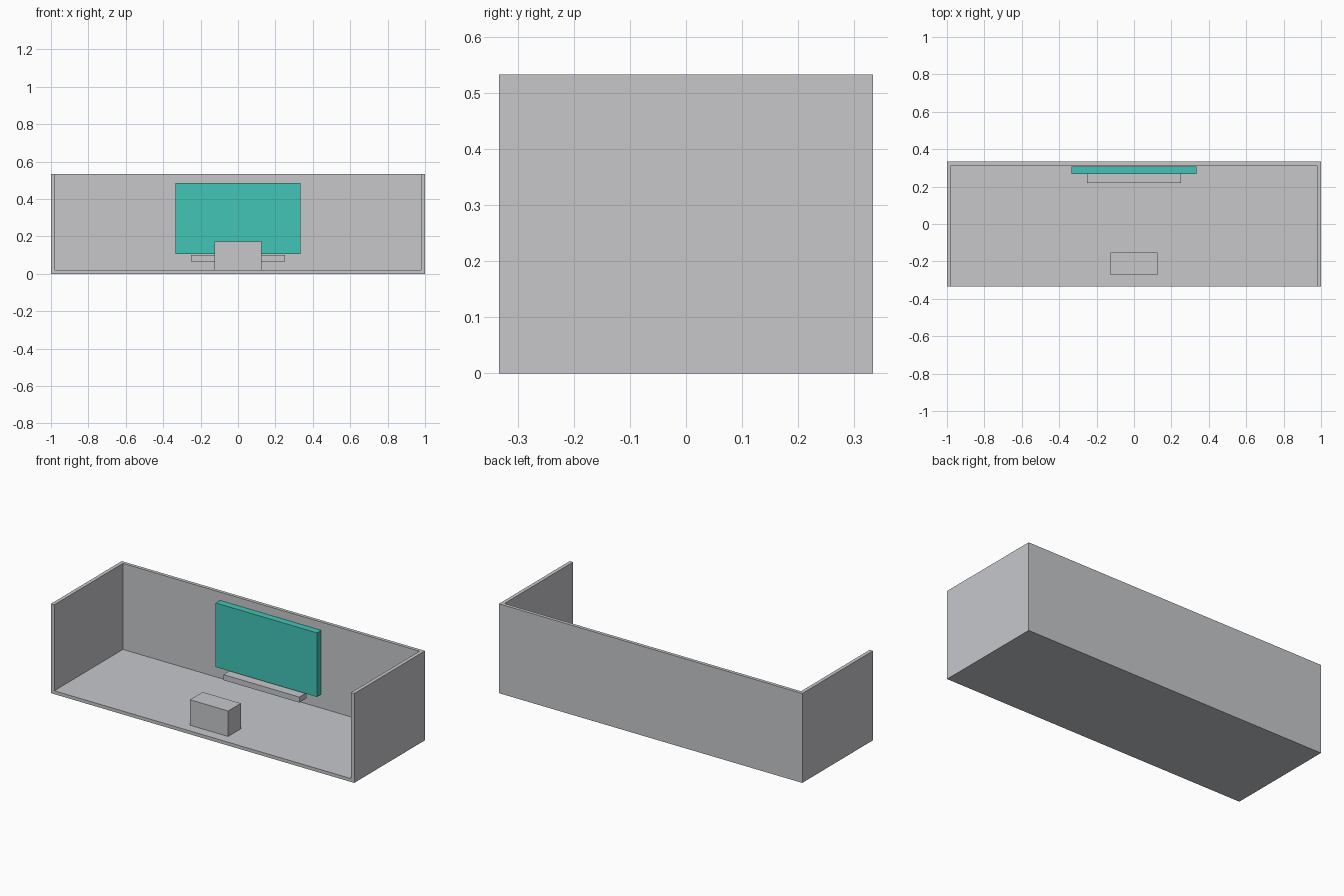
import bpy
import bmesh
from mathutils import Vector

cube = bpy.data.objects.get("Cube")
if cube:
    bpy.data.objects.remove(cube, do_unlink=True)


def material(name, rgb):
    mat = bpy.data.materials.new(name)
    mat.use_nodes = True
    color = (*rgb, 1)
    mat.diffuse_color = color
    mat.node_tree.nodes["Principled BSDF"].inputs["Base Color"].default_value = color
    return mat


def box(name, low, high, mat):
    """Axis-aligned box between two opposite corners."""
    low, high = Vector(low), Vector(high)
    bm = bmesh.new()
    bmesh.ops.create_cube(bm, size=1)
    bmesh.ops.scale(bm, vec=high - low, verts=bm.verts)
    mesh = bpy.data.meshes.new(name)
    bm.to_mesh(mesh)
    bm.free()
    mesh.materials.append(mat)
    obj = bpy.data.objects.new(name, mesh)
    obj.location = (low + high) / 2
    bpy.context.collection.objects.link(obj)
    return obj


grey = material("light grey", (0.57, 0.575, 0.60))
teal = material("teal", (0.054, 0.56, 0.47))

# Room shell, open at the front and top
W, D, H = 1.0, 0.333, 0.533
T = 0.02
side = W - 0.022
box("floor", (-W, -D, 0), (W, D, T), grey)
box("back_wall", (-side, D - T, T), (side, D, H), grey)
box("right_wall", (-W, -D, T), (-side, D, H), grey)
box("left_wall", (side, -D, T), (W, D, H), grey)

# Wall screen with a floating shelf below it
box("screen", (-0.334, 0.267, 0.105), (0.334, 0.307, 0.487), teal)
box("shelf", (-0.25, 0.22, 0.067), (0.25, 0.287, 0.1), grey)

# Low table on the floor
box("table", (-0.126, -0.273, T), (0.126, -0.153, 0.172), grey)
